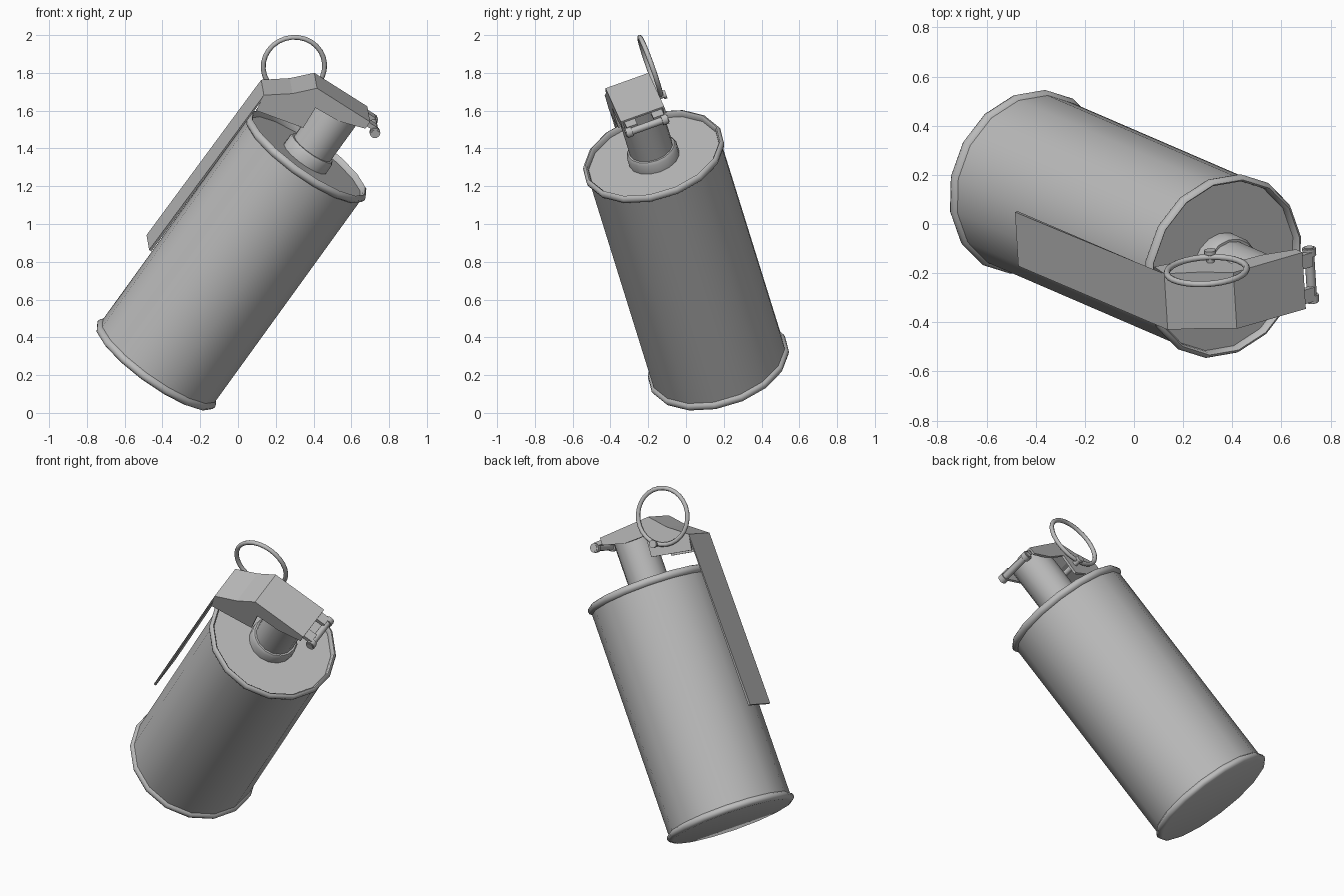
import bpy, bmesh, math
from mathutils import Matrix, Vector

if "Cube" in bpy.data.objects:
    bpy.data.objects.remove(bpy.data.objects["Cube"])

# Tilted frame of the canister: local z is its axis, local x points to the lever nose
axis = Vector((0.568, -0.245, 0.786)).normalized()
nose = Vector((0.821, 0.237, -0.519))
nose = (nose - axis * nose.dot(axis)).normalized()
side = axis.cross(nose)
FRAME = Matrix.Translation((-0.445, 0.177, 0.24)) @ Matrix((nose, side, axis)).transposed().to_4x4()

metal = bpy.data.materials.new("grey_metal")
metal.diffuse_color = (0.5, 0.5, 0.5, 1)
metal.use_nodes = True
metal.node_tree.nodes["Principled BSDF"].inputs["Base Color"].default_value = metal.diffuse_color


def finish(name, bm, smooth=None):
    """Turn a bmesh in canister space into a placed object."""
    bmesh.ops.recalc_face_normals(bm, faces=bm.faces)
    me = bpy.data.meshes.new(name)
    bm.to_mesh(me)
    bm.free()
    me.materials.append(metal)
    ob = bpy.data.objects.new(name, me)
    bpy.context.collection.objects.link(ob)
    ob.matrix_world = FRAME
    if smooth:
        bpy.ops.object.select_all(action='DESELECT')
        ob.select_set(True)
        bpy.context.view_layer.objects.active = ob
        bpy.ops.object.shade_smooth_by_angle(angle=math.radians(smooth))
    return ob


def lathe(name, profile, sides, turn=0.0, place=Matrix(), smooth=40, closed=False):
    """Revolve (radius, height) points about z; zero radius ends close the shape."""
    bm = bmesh.new()
    rot = Matrix.Rotation(math.radians(turn), 4, 'Z')
    vs = [bm.verts.new(rot @ Vector((r, 0, z))) for r, z in profile]
    pairs = list(zip(vs, vs[1:])) + ([(vs[-1], vs[0])] if closed else [])
    edges = [bm.edges.new(p) for p in pairs]
    bmesh.ops.spin(bm, geom=vs + edges, cent=(0, 0, 0), axis=(0, 0, 1),
                   angle=math.tau, steps=sides, use_duplicate=False)
    bmesh.ops.remove_doubles(bm, verts=bm.verts, dist=1e-4)
    bmesh.ops.transform(bm, matrix=place, verts=bm.verts)
    return finish(name, bm, smooth)


def across(x, y, z):
    """Placement that lays a lathed part along local y."""
    return Matrix.Translation((x, y, z)) @ Matrix.Rotation(-math.pi / 2, 4, 'X')


def box(name, lo, hi):
    bm = bmesh.new()
    bmesh.ops.create_cube(bm, size=1)
    for v in bm.verts:
        v.co = [l + (c + 0.5) * (h - l) for l, h, c in zip(lo, hi, v.co)]
    return finish(name, bm)


# Can with beaded rims and a recessed lid
lathe("can_body", [(0, 0), (0.362, 0), (0.379, 0.007), (0.386, 0.022), (0.381, 0.038),
                   (0.369, 0.046), (0.369, 1.398), (0.381, 1.406), (0.386, 1.422),
                   (0.379, 1.438), (0.368, 1.444), (0.360, 1.436), (0.358, 1.41),
                   (0, 1.41)], 16, turn=5.5, smooth=50)

# Collar and fuse neck
lathe("neck_collar", [(0, 1.40), (0.138, 1.40), (0.138, 1.462), (0.128, 1.478), (0, 1.478)], 16)
lathe("fuse_neck", [(0, 1.47), (0.118, 1.47), (0.118, 1.79), (0, 1.79)], 16)

# Bent safety lever with side cheeks
HALF = 0.117
strip = [(-0.42, 0.56), (-0.41, 1.61), (-0.29, 1.70), (-0.20, 1.795), (0.14, 1.795)]
cheek = strip[1:] + [(0.14, 1.755), (0.0, 1.712), (-0.147, 1.705), (-0.137, 1.577), (-0.40, 1.52)]
bm = bmesh.new()
for (x0, z0), (x1, z1) in zip(strip, strip[1:]):
    bm.faces.new([bm.verts.new(p) for p in ((x0, -HALF, z0), (x0, HALF, z0),
                                            (x1, HALF, z1), (x1, -HALF, z1))])
for y in (-HALF, HALF):
    bm.faces.new([bm.verts.new((x, y, z)) for x, z in cheek])
bmesh.ops.remove_doubles(bm, verts=bm.verts, dist=1e-4)
lever = finish("safety_lever", bm)
solid = lever.modifiers.new("thickness", 'SOLIDIFY')
solid.thickness = 0.014
solid.offset = 0

# Hinge at the nose: two tabs, a rod and its end caps
for s, label in ((-1, "left"), (1, "right")):
    y0, y1 = sorted((s * 0.045, s * 0.105))
    box("hinge_tab_" + label, (0.13, y0, 1.765), (0.195, y1, 1.79))
    lathe("hinge_cap_" + label, [(0, -0.016), (0.028, -0.016), (0.028, 0.016), (0, 0.016)],
          10, place=across(0.20, s * 0.10, 1.76))
lathe("hinge_rod", [(0, -0.12), (0.02, -0.12), (0.02, 0.12), (0, 0.12)], 10,
      place=across(0.20, 0, 1.76))

# Pull ring and the pin it hangs from
tube = [(0.163 + 0.013 * math.cos(a), 0.013 * math.sin(a))
        for a in (math.tau * i / 8 for i in range(8))]
lathe("pull_ring", tube, 28, place=across(-0.307, 0.147, 1.764), smooth=60, closed=True)
lathe("ring_pin", [(0, -0.14), (0.016, -0.14), (0.016, 0.025), (0.024, 0.025),
                   (0.024, 0.04), (0, 0.04)], 10, place=across(-0.20, 0.135, 1.635))
